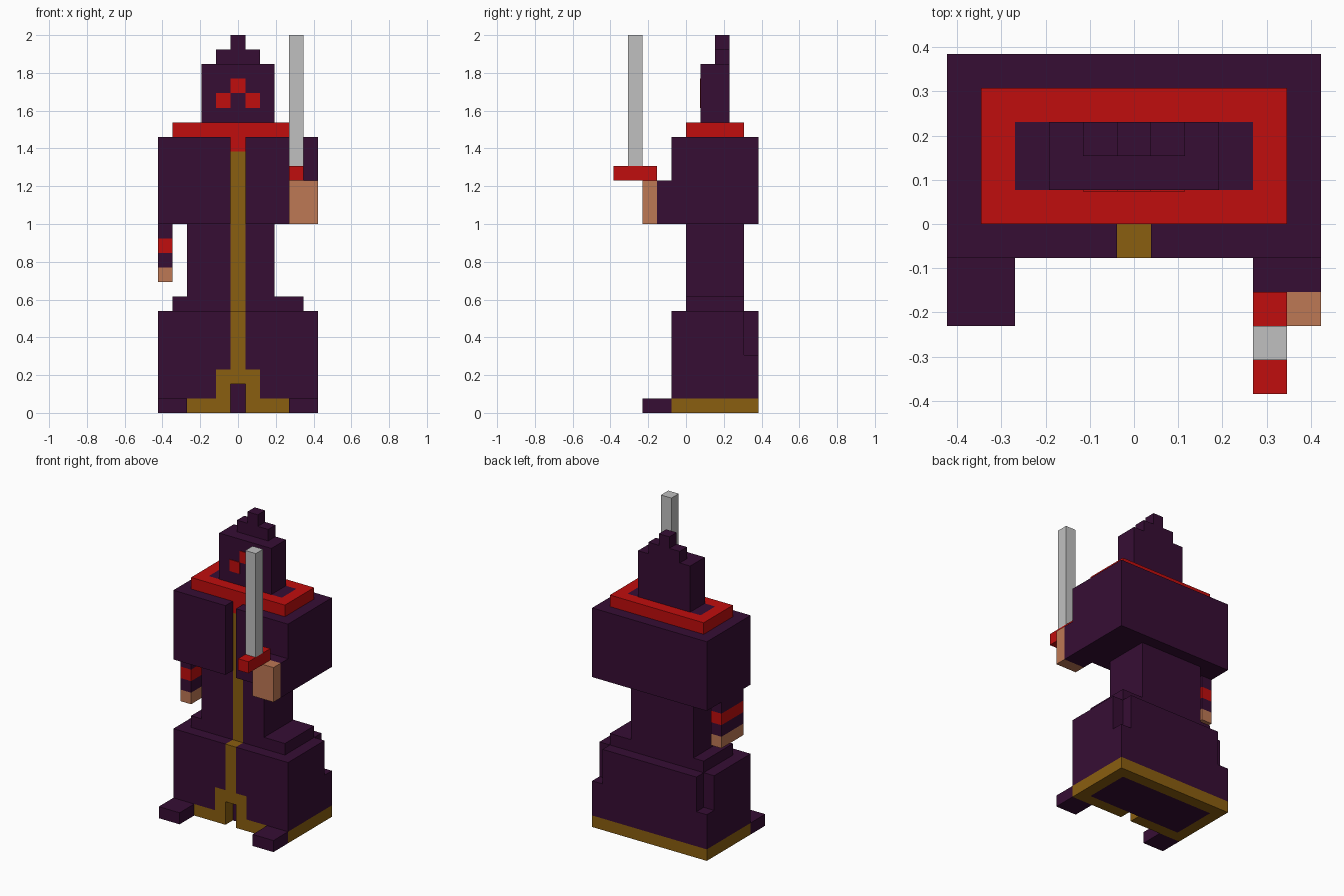
import bpy
import bmesh
from mathutils import Matrix, Vector

cube = bpy.data.objects.get("Cube")
if cube:
    bpy.data.objects.remove(cube, do_unlink=True)

U = 2 / 26          # size of one block
NX, NY = 11, 10     # blocks across and deep


def material(name, rgb):
    m = bpy.data.materials.new(name)
    m.use_nodes = True
    m.diffuse_color = (*rgb, 1)
    m.node_tree.nodes["Principled BSDF"].inputs["Base Color"].default_value = (*rgb, 1)
    return m


PURPLE = material("dark purple cloth", (0.037, 0.004, 0.034))
RED = material("red", (0.527, 0.004, 0.004))
GOLD = material("gold trim", (0.254, 0.112, 0.005))
SKIN = material("skin", (0.515, 0.188, 0.089))
STEEL = material("steel", (0.527, 0.527, 0.527))


def part(name, mat, boxes, mirrored=()):
    """Boxes are (x0, x1, y0, y1, z0, z1) in blocks; mirrored ones are repeated across x."""
    flipped = [(NX - b[1], NX - b[0], *b[2:]) for b in mirrored]
    bm = bmesh.new()
    for x0, x1, y0, y1, z0, z1 in [*boxes, *mirrored, *flipped]:
        centre = Vector(((x0 + x1 - NX) / 2, (y0 + y1 - NY) / 2, (z0 + z1) / 2)) * U
        size = Vector((x1 - x0, y1 - y0, z1 - z0)) * U
        bmesh.ops.create_cube(bm, size=1, matrix=Matrix.LocRotScale(centre, None, size))
    mesh = bpy.data.meshes.new(name)
    bm.to_mesh(mesh)
    bm.free()
    mesh.materials.append(mat)
    obj = bpy.data.objects.new(name, mesh)
    bpy.context.collection.objects.link(obj)
    return obj


# Feet and hem, with a small opening at the front centre
part("feet", PURPLE, [], [(0, 2, 2, 4, 0, 1)])
part("hem", GOLD, [(0, 11, 9, 10, 0, 1)],
     [(0, 1, 5, 9, 0, 1), (0, 5, 4, 5, 0, 1)])
part("hem_floor", PURPLE, [(1, 10, 5, 9, 0, 1)])

# Skirt, its upper back corners cut away
part("skirt", PURPLE,
     [(0, 11, 5, 9, 1, 7), (0, 11, 9, 10, 1, 4), (1, 10, 9, 10, 4, 7)],
     [(0, 4, 4, 5, 1, 7), (4, 5, 4, 5, 3, 7)])
part("skirt_trim", GOLD, [(5, 6, 4, 5, 2, 7)], [(4, 5, 4, 5, 1, 3)])

# Hips, waist and chest, split by the front trim
part("hips", PURPLE, [(1, 10, 6, 9, 7, 8)], [(1, 5, 5, 6, 7, 8)])
part("waist", PURPLE, [(2, 8, 6, 9, 8, 13), (2, 5, 5, 6, 8, 13), (6, 8, 5, 6, 8, 13)])
part("chest", PURPLE, [(0, 11, 6, 10, 13, 19)], [(0, 5, 4, 6, 13, 19)])
part("robe_trim", GOLD, [(5, 6, 5, 6, 7, 18)])

# Collar ring with a clasp at the front
part("collar", RED,
     [(1, 10, 5, 6, 19, 20), (1, 10, 8, 9, 19, 20), (5, 6, 5, 6, 18, 19)],
     [(1, 2, 6, 8, 19, 20)])

# Stepped hood and face marks
part("hood", PURPLE, [(2, 9, 6, 8, 19, 20), (3, 8, 6, 8, 20, 24),
                      (4, 7, 7, 8, 24, 25), (5, 6, 7, 8, 25, 26)])
part("face_marks", RED, [(5, 6, 5.95, 6, 22, 23)], [(4, 5, 5.95, 6, 21, 22)])

# Hanging right arm
part("right_sleeve", PURPLE, [(0, 1, 5, 8, 10, 11), (0, 1, 5, 8, 12, 13)])
part("right_cuff", RED, [(0, 1, 5, 8, 11, 12)])
part("right_hand", SKIN, [(0, 1, 5, 8, 9, 10)])

# Left arm reaching forward with the sword
part("left_sleeve", PURPLE, [(9, 11, 3, 4, 13, 16)])
part("left_hand", SKIN, [(9, 11, 2, 3, 13, 16)])
part("sword_guard", RED, [(9, 10, 0, 3, 16, 17)])
part("sword_blade", STEEL, [(9, 10, 1, 2, 17, 26)])
